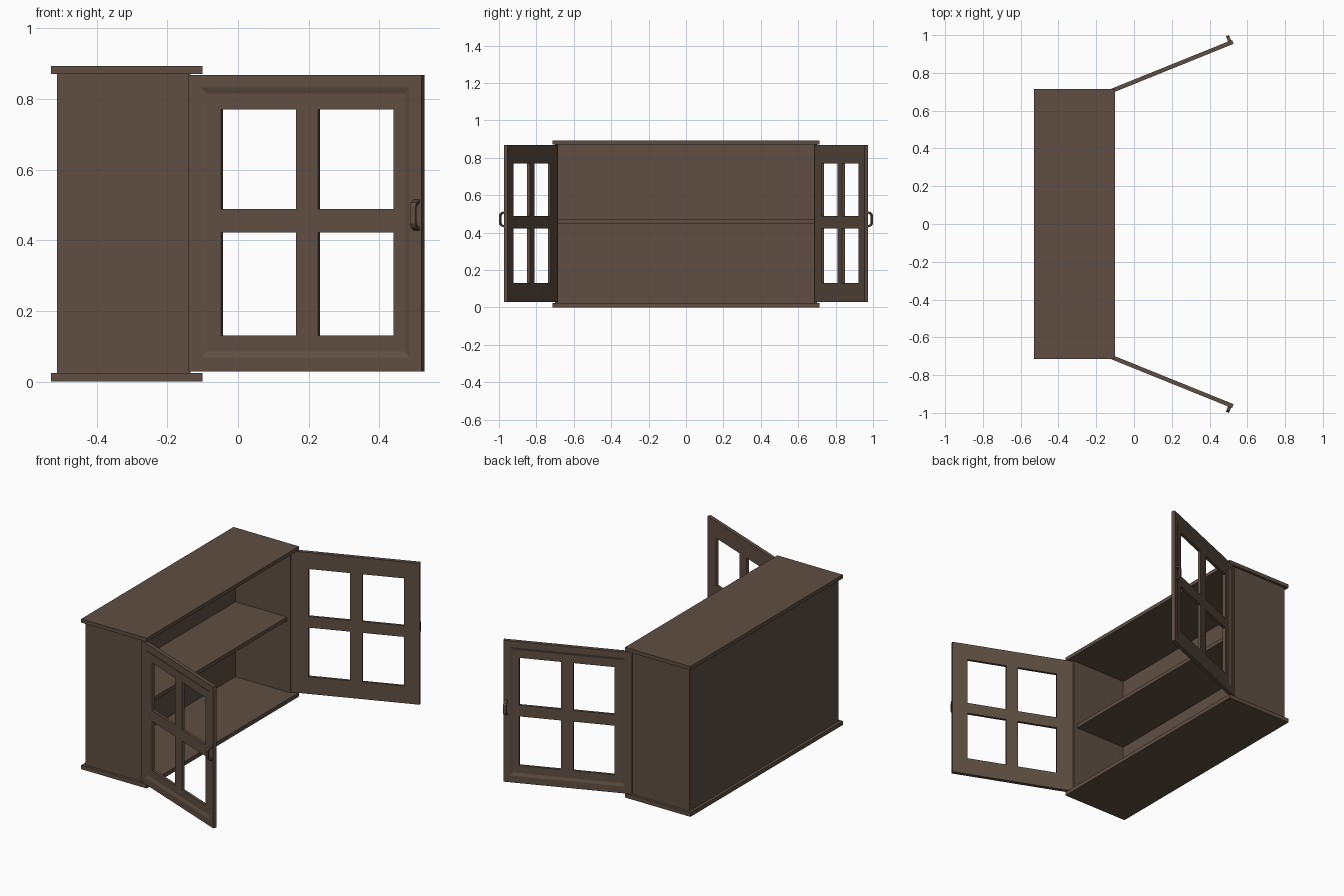
import bpy, bmesh, math
from mathutils import Matrix

if "Cube" in bpy.data.objects:
    bpy.data.objects.remove(bpy.data.objects["Cube"])

wood = bpy.data.materials.new("dark_brown_wood")
wood.diffuse_color = (0.115, 0.078, 0.055, 1)
wood.use_nodes = True
wood.node_tree.nodes["Principled BSDF"].inputs["Base Color"].default_value = wood.diffuse_color


def finish(name, bm):
    bmesh.ops.recalc_face_normals(bm, faces=bm.faces)
    me = bpy.data.meshes.new(name)
    bm.to_mesh(me)
    bm.free()
    me.materials.append(wood)
    ob = bpy.data.objects.new(name, me)
    bpy.context.collection.objects.link(ob)
    return ob


def add_box(bm, x, y, z):
    geo = bmesh.ops.create_cube(bm, size=1)
    for v in geo["verts"]:
        v.co = [r[0] if c < 0 else r[1] for r, c in zip((x, y, z), v.co)]
    return geo["verts"]


def box(name, x, y, z):
    bm = bmesh.new()
    add_box(bm, x, y, z)
    return finish(name, bm)


def mirror_y(ob):
    m = ob.modifiers.new("mirror", "MIRROR")
    m.use_axis = (False, True, False)
    m.use_clip = False
    m.use_mirror_merge = False


def cut(ob, cutter):
    m = ob.modifiers.new("cut", "BOOLEAN")
    m.operation, m.solver, m.object = "DIFFERENCE", "EXACT", cutter
    bpy.context.view_layer.objects.active = ob
    bpy.ops.object.modifier_apply(modifier=m.name)
    bpy.data.objects.remove(cutter)


# Cabinet carcass
box("top_board", (-.53, -.10), (-.715, .715), (.871, .893))
box("bottom_board", (-.53, -.10), (-.715, .715), (0, .024))
box("back_panel", (-.513, -.496), (-.685, .685), (.024, .871))
box("shelf", (-.496, -.158), (-.685, .685), (.446, .469))
mirror_y(box("side_panel", (-.513, -.135), (-.70, -.685), (.024, .871)))

# Door, modelled flat: x along its width, outer face at y = 0
W, T, Z0, Z1 = .711, .022, .028, .868
door = box("glazed_door", (0, W), (0, T), (Z0, Z1))

# Shallow recess with sloped edges on the outer face
D = .006
bm = bmesh.new()
for v in add_box(bm, (.038, .675), (-D, D), (.068, .832)):
    inset = .017 if v.co.y > 0 else -.017
    v.co.x += inset if v.co.x < W / 2 else -inset
    v.co.z += inset if v.co.z < .45 else -inset
cut(door, finish("recess_cutter", bm))

# Four window openings
bm = bmesh.new()
for xs in ((.097, .325), (.393, .624)):
    for zs in ((.13, .422), (.488, .77)):
        add_box(bm, xs, (-.05, .07), zs)
cut(door, finish("window_cutter", bm))

# Pull handle: bent strip with chamfered ends
outer = [(0, .427), (-.022, .435), (-.03, .447), (-.03, .495), (-.022, .507), (0, .515)]
inner = [(0, .437), (-.017, .443), (-.022, .451), (-.022, .491), (-.017, .499), (0, .505)]
bm = bmesh.new()
for i in range(5):
    quad = [outer[i], outer[i + 1], inner[i + 1], inner[i]]
    bm.faces.new([bm.verts.new((.688, y, z)) for y, z in quad])
bmesh.ops.remove_doubles(bm, verts=bm.verts, dist=1e-5)
ext = bmesh.ops.extrude_face_region(bm, geom=bm.faces[:])
for v in ext["geom"]:
    if isinstance(v, bmesh.types.BMVert):
        v.co.x += .017
handle = finish("door_handle", bm)

# Swing door and handle open, then mirror to the other side
swing = Matrix.Translation((-.14, -.708, 0)) @ Matrix.Rotation(math.radians(-22), 4, "Z")
for ob in (door, handle):
    ob.data.transform(swing)
    mirror_y(ob)
